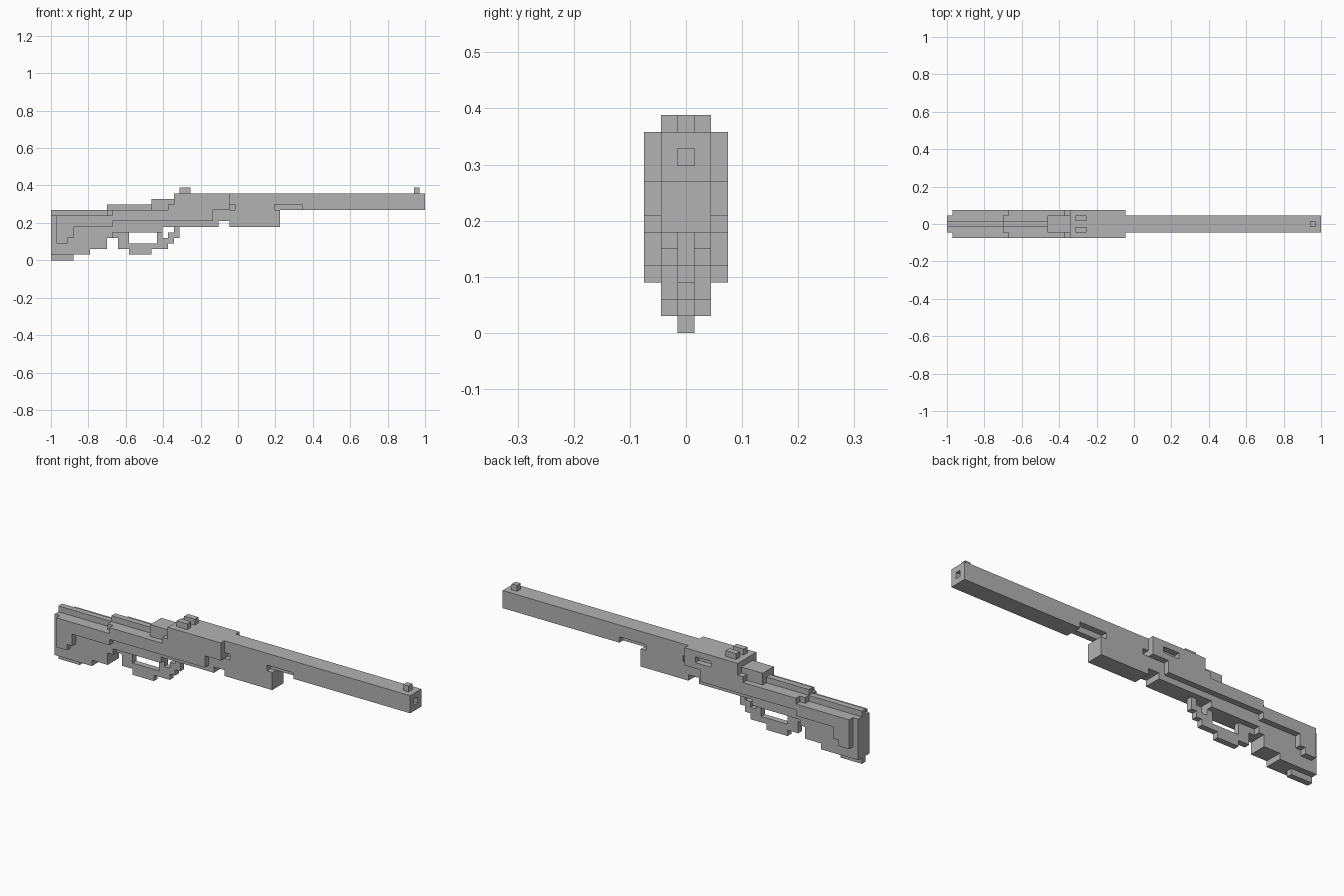
import bpy
import bmesh

if "Cube" in bpy.data.objects:
    bpy.data.objects.remove(bpy.data.objects["Cube"])

U = 2 / 67  # size of one block
LENGTH = 67

grey = bpy.data.materials.new("plain_grey")
grey.use_nodes = True
grey.diffuse_color = (0.45, 0.45, 0.45, 1)
grey.node_tree.nodes["Principled BSDF"].inputs["Base Color"].default_value = grey.diffuse_color


def prism(name, profile, y0, y1):
    """Extrude a side profile, in blocks, from y0 to y1."""
    bm = bmesh.new()
    face = bm.faces.new([bm.verts.new(((x - LENGTH / 2) * U, y0 * U, z * U)) for x, z in profile])
    new = bmesh.ops.extrude_face_region(bm, geom=[face])["geom"]
    verts = [v for v in new if isinstance(v, bmesh.types.BMVert)]
    bmesh.ops.translate(bm, verts=verts, vec=(0, (y1 - y0) * U, 0))
    bmesh.ops.recalc_face_normals(bm, faces=bm.faces)
    mesh = bpy.data.meshes.new(name)
    bm.to_mesh(mesh)
    bm.free()
    mesh.materials.append(grey)
    obj = bpy.data.objects.new(name, mesh)
    bpy.context.collection.objects.link(obj)
    return obj


def box(name, x0, x1, z0, z1, y0=-0.5, y1=0.5):
    return prism(name, [(x0, z0), (x1, z0), (x1, z1), (x0, z1)], y0, y1)


def stairs(steps, end):
    """Turn (start x, height) steps into a stepped line that stops at end."""
    points = []
    for i, (x, z) in enumerate(steps):
        stop = steps[i + 1][0] if i + 1 < len(steps) else end
        points += [(x, z), (stop, z)]
    return points


def stepped(name, bottom, top, end, y0, y1):
    return prism(name, stairs(bottom, end) + stairs(top, end)[::-1], y0, y1)


def cut(obj, cutter):
    cutter.hide_render = True
    cutter.hide_set(True)
    mod = obj.modifiers.new("opening", 'BOOLEAN')
    mod.operation = 'DIFFERENCE'
    mod.solver = 'EXACT'
    mod.object = cutter


# Main body: stock, receiver and barrel
body = stepped(
    "stock_and_barrel",
    [(0, 1), (7, 2), (10, 4), (11, 5), (20, 6), (30, 7), (32, 6), (41, 9)],
    [(0, 8), (10, 9), (18, 11), (22, 12)],
    LENGTH, -1.5, 1.5)
cut(body, box("muzzle_cutter", 65, 68, 10, 11))

# Narrow gaps on both flanks of the barrel
for name, y0, y1 in (("front", -2, -0.5), ("back", 0.5, 2)):
    cut(body, box(name + "_barrel_gap_cutter", 40, 45, 9, 10, y0, y1))
    cut(body, box(name + "_receiver_gap_cutter", 32, 33, 9, 10, y0, y1))

# Side plates, with a port through the back one
for name, y0, y1 in (("front", -2.5, -1.5), ("back", 1.5, 2.5)):
    plate = stepped(
        name + "_side_plate",
        [(1, 3), (3, 4), (4, 6), (11, 7), (29, 9)],
        [(1, 8), (11, 9), (21, 10), (22, 12)],
        32, y0, y1)
    if name == "back":
        cut(plate, box("port_cutter", 27, 30, 10, 11, 1, 3))

# Ridge along the top of the stock and toe under the butt
box("stock_ridge", 0, 10, 8, 9)
box("wrist_ridge", 10, 18, 9, 10)
box("butt_toe", 0, 4, 0, 1)

# Trigger guard and trigger
prism("trigger_guard", [
    (11, 5), (11, 4), (12, 4), (12, 2), (14, 2), (14, 1), (18, 1), (18, 2),
    (21, 2), (21, 3), (22, 3), (22, 4), (23, 4), (23, 6), (22, 6), (22, 5),
    (21, 5), (21, 4), (20, 4), (20, 3), (14, 3), (14, 5)], -0.5, 0.5)
box("trigger", 19, 20, 3, 5)

# Sights
box("front_sight", 65, 66, 12, 13)
for name, y in (("front", -1.5), ("back", 0.5)):
    box(name + "_rear_sight", 23, 25, 12, 13, y, y + 1)
